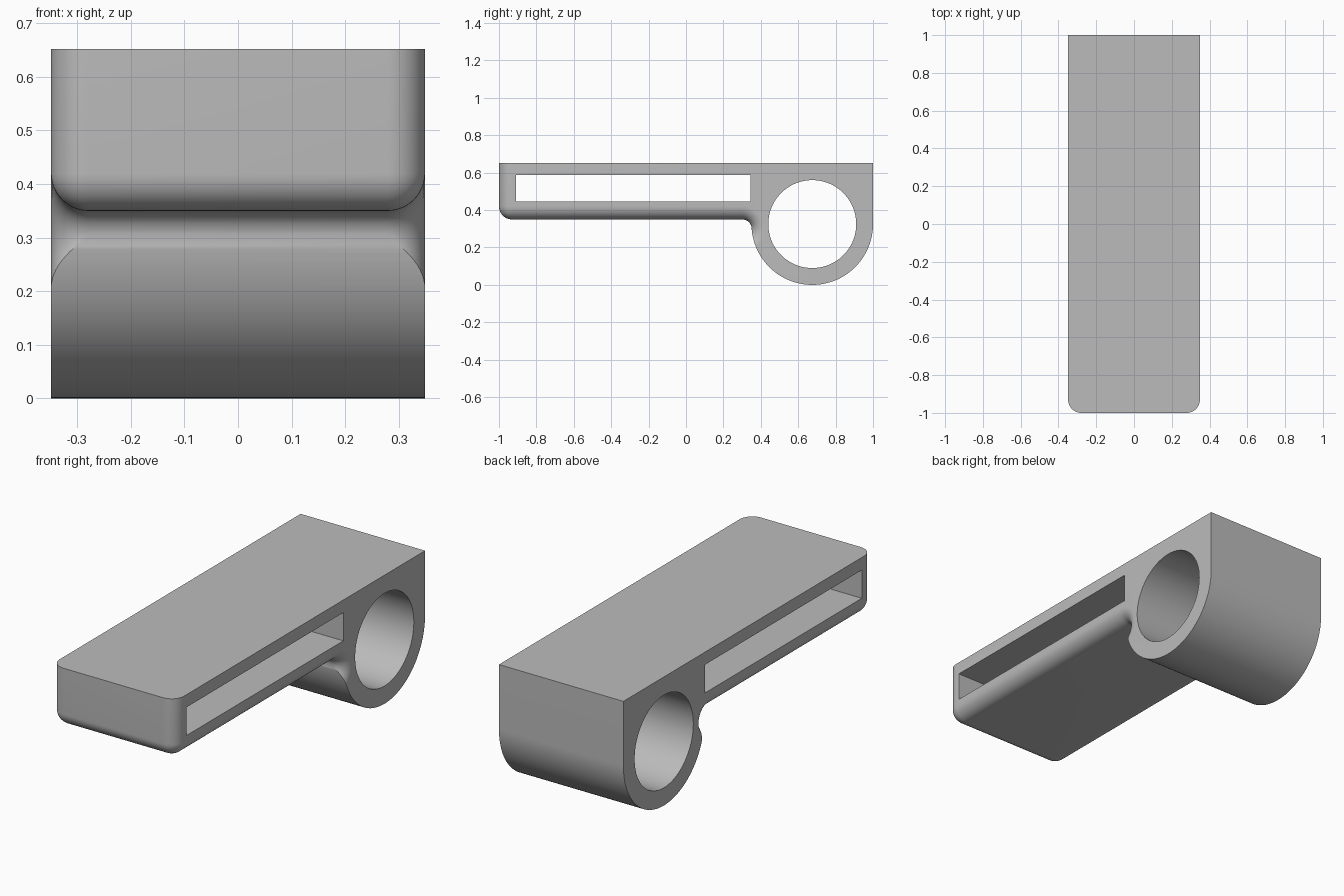
import bpy
import bmesh
from math import cos, sin, pi, atan2, sqrt
from mathutils import Matrix, Vector

default = bpy.data.objects.get("Cube")
if default:
    bpy.data.objects.remove(default, do_unlink=True)

HALF = 0.349                 # half width
TOP, UNDER = 0.652, 0.35     # arm top and underside
RING_Y, RING_R, HOLE_R = 0.675, 0.325, 0.235
ROUND, FILLET = 0.07, 0.05   # edge rounding, arm to ring fillet

# Fillet axis: touches the arm underside and the ring
fil_z = UNDER - FILLET
fil_y = RING_Y - sqrt((RING_R + FILLET) ** 2 - (RING_R - fil_z) ** 2)

grey = bpy.data.materials.new("grey plastic")
grey.use_nodes = True
colour = (0.5, 0.5, 0.5, 1)
grey.diffuse_color = colour
grey.node_tree.nodes["Principled BSDF"].inputs["Base Color"].default_value = colour


def finish(bm, name):
    bmesh.ops.recalc_face_normals(bm, faces=bm.faces)
    mesh = bpy.data.meshes.new(name)
    bm.to_mesh(mesh)
    bm.free()
    mesh.materials.append(grey)
    obj = bpy.data.objects.new(name, mesh)
    bpy.context.collection.objects.link(obj)
    return obj


def box(y0, y1, z0, z1, half):
    bm = bmesh.new()
    bmesh.ops.create_cube(bm, size=1)
    bmesh.ops.scale(bm, verts=bm.verts, vec=(2 * half, y1 - y0, z1 - z0))
    bmesh.ops.translate(bm, verts=bm.verts, vec=(0, (y0 + y1) / 2, (z0 + z1) / 2))
    return bm


def prism(outline, half):
    bm = bmesh.new()
    face = bm.faces.new([bm.verts.new((-half, y, z)) for y, z in outline])
    moved = bmesh.ops.extrude_face_region(bm, geom=[face])["geom"]
    verts = [v for v in moved if isinstance(v, bmesh.types.BMVert)]
    bmesh.ops.translate(bm, verts=verts, vec=(2 * half, 0, 0))
    return bm


def arc(cy, cz, r, a0, a1, n):
    steps = [a0 + (a1 - a0) * i / n for i in range(n + 1)]
    return [(cy + r * cos(a), cz + r * sin(a)) for a in steps]


def combine(target, helper, operation):
    mod = target.modifiers.new(helper.name, "BOOLEAN")
    mod.operation = operation
    mod.solver = "EXACT"
    mod.object = helper
    helper.hide_render = True
    bpy.ops.object.select_all(action="DESELECT")
    target.select_set(True)
    bpy.context.view_layer.objects.active = target
    bpy.ops.object.modifier_apply(modifier=mod.name)
    bpy.data.objects.remove(helper, do_unlink=True)


# Ring block: square top, round bottom, fillet running into the arm
touch = atan2(fil_z - RING_R, fil_y - RING_Y)
outline = [(fil_y, TOP)]
outline += arc(fil_y, fil_z, FILLET, pi / 2, touch + pi, 12)
outline += arc(RING_Y, RING_R, RING_R, touch, 0, 64)[1:]
outline += [(1, TOP)]
clamp = finish(prism(outline, HALF), "ring_clamp_body")

# Spool that carries the edge rounding around the fillet
profile = [(0, 0), (0, FILLET)]
flat = HALF - ROUND
for i in range(13):
    a = pi / 2 * i / 12
    profile.append((flat + ROUND * sin(a), FILLET + ROUND * (1 - cos(a))))
profile += [(HALF + 0.05, FILLET + ROUND), (HALF + 0.05, 0)]
profile = [(-x, r) for x, r in reversed(profile[2:])] + profile[2:]
bm = bmesh.new()
ring_verts = [bm.verts.new((x, fil_y, fil_z + r)) for x, r in profile]
edges = [bm.edges.new(pair) for pair in zip(ring_verts, ring_verts[1:])]
bmesh.ops.spin(bm, geom=ring_verts + edges, cent=Vector((0, fil_y, fil_z)),
               axis=(1, 0, 0), angle=2 * pi, steps=64, use_duplicate=False)
bmesh.ops.remove_doubles(bm, verts=bm.verts, dist=0.00001)
combine(clamp, finish(bm, "edge_spool_cutter"), "DIFFERENCE")

# Arm with rounded front corners and underside edges
bm = box(-1, fil_y, UNDER, TOP, HALF)
rounded = []
for e in bm.edges:
    mid = (e.verts[0].co + e.verts[1].co) / 2
    if mid.z < TOP - 0.01 and mid.y < fil_y - 0.01:
        rounded.append(e)
bmesh.ops.bevel(bm, geom=rounded, offset=ROUND, segments=12, profile=0.5,
                affect="EDGES", clamp_overlap=False)
combine(clamp, finish(bm, "arm"), "UNION")

# Through slot and round bore
slot = box(-0.91, 0.345, 0.445, 0.588, 0.5)
combine(clamp, finish(slot, "slot_cutter"), "DIFFERENCE")
bore = prism(arc(RING_Y, RING_R, HOLE_R, 0, 2 * pi, 96)[:-1], 0.5)
combine(clamp, finish(bore, "bore_cutter"), "DIFFERENCE")

bpy.ops.object.shade_smooth_by_angle(angle=pi / 6)
